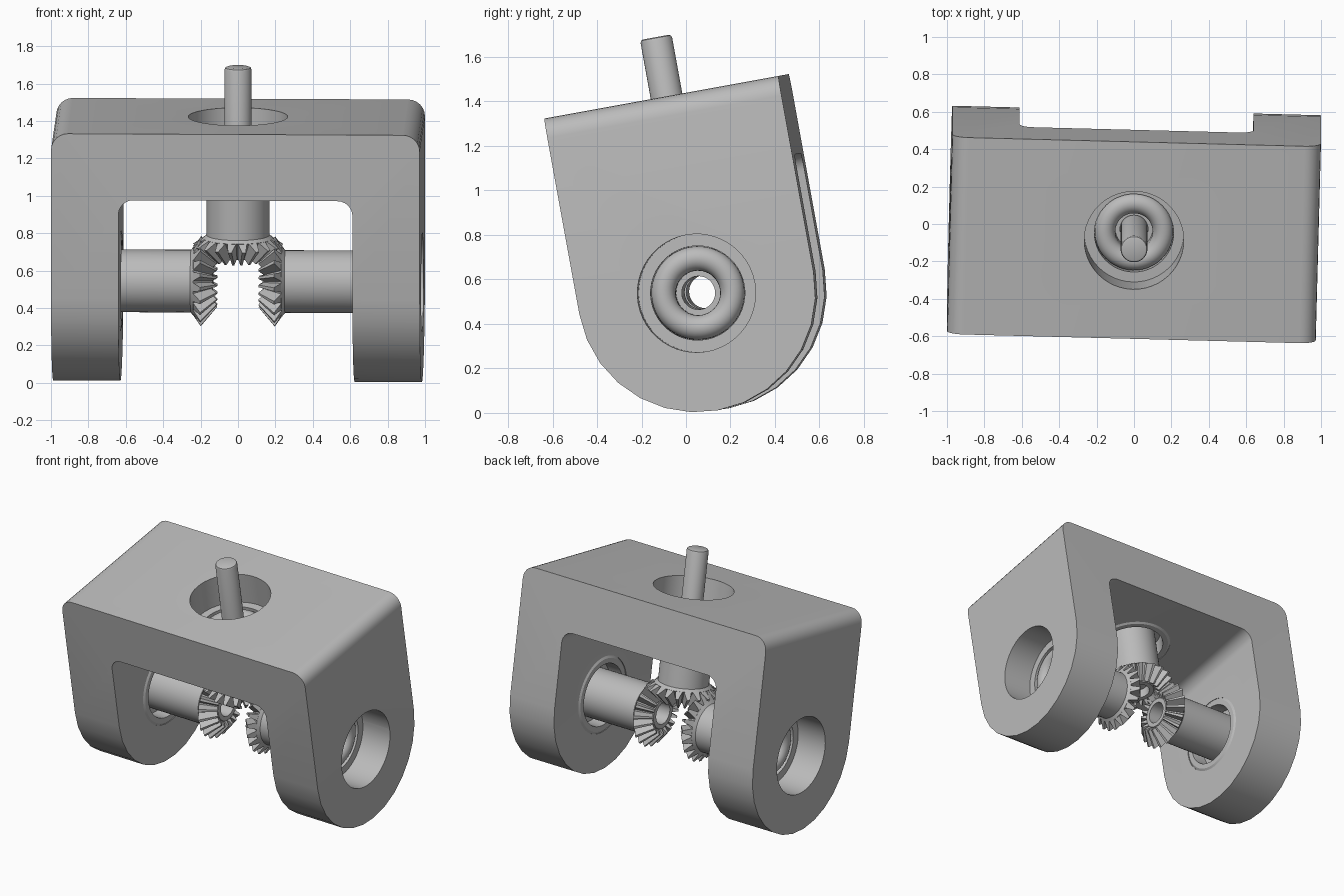
import bpy, bmesh, math
from mathutils import Matrix, Vector

cube = bpy.data.objects.get("Cube")
if cube:
    bpy.data.objects.remove(cube, do_unlink=True)

grey = bpy.data.materials.new("plain grey")
grey.use_nodes = True
colour = (0.5, 0.5, 0.5, 1)
grey.diffuse_color = colour
grey.node_tree.nodes["Principled BSDF"].inputs["Base Color"].default_value = colour

# Whole assembly leans forward and turns slightly about its shaft centre
POSE = (Matrix.Translation((0, 0.0725, 0.5425))
        @ Matrix.Rotation(math.radians(10.3), 4, 'X')
        @ Matrix.Rotation(math.radians(-1.5), 4, 'Z'))
HALF, TOP, RADIUS = 0.986, 0.895, 0.535      # bracket half width, top height, leg radius
WALL, BORE, SEAT = 0.36, 0.266, 0.22         # wall thickness, bore radius, bearing depth
UP = Matrix.Identity(4)
LEFT = Matrix.Rotation(math.pi / 2, 4, 'Y')
RIGHT = Matrix.Rotation(-math.pi / 2, 4, 'Y')
STATIONS = (("left", LEFT, HALF), ("right", RIGHT, HALF), ("top", UP, TOP))


def make(name, bm, matrix=UP):
    bmesh.ops.recalc_face_normals(bm, faces=bm.faces)
    mesh = bpy.data.meshes.new(name)
    bm.to_mesh(mesh)
    bm.free()
    mesh.materials.append(grey)
    ob = bpy.data.objects.new(name, mesh)
    bpy.context.collection.objects.link(ob)
    ob.matrix_world = POSE @ matrix
    return ob


def smooth(ob):
    bpy.ops.object.select_all(action='DESELECT')
    ob.select_set(True)
    bpy.context.view_layer.objects.active = ob
    bpy.ops.object.shade_smooth_by_angle(angle=math.radians(32))


def lathe(profile, segments=48):
    """Revolve a closed (height, radius) loop about z."""
    bm = bmesh.new()
    rings = []
    for i in range(segments):
        a = 2 * math.pi * i / segments
        rings.append([bm.verts.new((r * math.cos(a), r * math.sin(a), z)) for z, r in profile])
    n = len(profile)
    for i in range(segments):
        p, q = rings[i], rings[(i + 1) % segments]
        for j in range(n):
            k = (j + 1) % n
            bm.faces.new((p[j], q[j], q[k], p[k]))
    return bm


def rod(radius, low, high, bevel=0.0):
    bm = bmesh.new()
    bmesh.ops.create_cone(bm, cap_ends=True, segments=48, radius1=radius, radius2=radius,
                          depth=high - low, matrix=Matrix.Translation((0, 0, (low + high) / 2)))
    if bevel:
        rim = [e for e in bm.edges if all(v.co.z > high - 0.001 for v in e.verts)]
        bmesh.ops.bevel(bm, geom=rim, offset=bevel, segments=2, profile=0.5, affect='EDGES')
    return bm


def round_edges(bm, test, size):
    edges = [e for e in bm.edges if abs(e.verts[0].co.y - e.verts[1].co.y) > 0.5
             and all(test(v.co) for v in e.verts)]
    bmesh.ops.bevel(bm, geom=edges, offset=size, segments=6, profile=0.5, affect='EDGES')


# Bracket: side profile pulled across the width, outer top corners rounded
bm = bmesh.new()
outline = [(RADIUS, TOP), (-RADIUS, TOP)]
steps = 14
for i in range(steps + 1):
    a = math.pi + math.pi * i / steps
    outline.append((RADIUS * math.cos(a), RADIUS * math.sin(a)))
face = bm.faces.new([bm.verts.new((-HALF, y, z)) for y, z in outline])
grown = bmesh.ops.extrude_face_region(bm, geom=[face])
bmesh.ops.translate(bm, vec=Vector((2 * HALF, 0, 0)),
                    verts=[g for g in grown["geom"] if isinstance(g, bmesh.types.BMVert)])
round_edges(bm, lambda c: c.z > TOP - 0.001, 0.09)
bracket = make("bracket", bm)

# Channel between the legs, with rounded inner corners
bm = bmesh.new()
gap = HALF - WALL
roof = TOP - WALL
bmesh.ops.create_cube(bm, size=1, matrix=Matrix.Translation((0, 0, roof - 1))
                      @ Matrix.Diagonal((2 * gap, 2, 2, 1)))
round_edges(bm, lambda c: c.z > roof - 0.001, 0.08)
cutters = [make("channel_cutter", bm)]

# Bearing bores through both legs and the bridge
for side, turn, outer in STATIONS:
    cutters.append(make(side + "_bore_cutter", rod(BORE, outer - WALL - 0.1, outer + 0.1), turn))

bpy.context.view_layer.update()
bpy.context.view_layer.objects.active = bracket
for cutter in cutters:
    cutter.hide_render = True
    mod = bracket.modifiers.new("cut", 'BOOLEAN')
    mod.operation = 'DIFFERENCE'
    mod.solver = 'EXACT'
    mod.object = cutter
    bpy.ops.object.modifier_apply(modifier=mod.name)
for cutter in cutters:
    bpy.data.objects.remove(cutter, do_unlink=True)
smooth(bracket)


def add_teeth(bm, count, phase):
    """Straight bevel teeth converging on the shared centre."""
    pitch = 2 * math.pi / count
    for i in range(count):
        mid = (i + phase) * pitch
        ends = []
        for root, tip in (((0.242, 0.178), (0.198, 0.242)), ((0.145, 0.105), (0.112, 0.14))):
            corners = []
            for (z, r), offset in ((root, -0.47), (tip, -0.13), (tip, 0.13), (root, 0.47)):
                a = mid + offset * pitch
                corners.append(bm.verts.new((r * math.cos(a), r * math.sin(a), z)))
            ends.append(corners)
        big, small = ends
        bm.faces.new(big)
        bm.faces.new(small[::-1])
        for j in range(4):
            k = (j + 1) % 4
            bm.faces.new((big[k], big[j], small[j], small[k]))


# Three hollow gear shafts, each with a rounded collar, in its bearing ring
for side, turn, outer in STATIONS:
    floor = outer - SEAT
    collar = floor - 0.045
    profile = [(0.135, 0.075), (0.135, 0.105), (0.236, 0.188), (0.252, 0.168), (collar, 0.168),
               (collar, 0.21)]
    for i in range(1, 13):
        a = math.pi * i / 12
        profile.append((collar + 0.055 * math.sin(a), 0.155 + 0.055 * math.cos(a)))
    profile += [(floor - 0.12, 0.1), (floor - 0.12, 0.075)]
    bm = lathe(profile)
    add_teeth(bm, 20, 0.5 if side == "top" else 0)
    smooth(make(side + "_gear_shaft", bm, turn))

    inner = outer - WALL - 0.006
    ring = [(inner, 0.215), (inner, 0.25), (inner + 0.01, BORE), (floor, BORE), (floor, 0.212),
            (inner + 0.02, 0.212)]
    smooth(make(side + "_bearing_ring", lathe(ring), turn))

# Centre pin standing out of the top shaft
smooth(make("centre_pin", rod(0.072, 0.2, 1.165, 0.014)))
